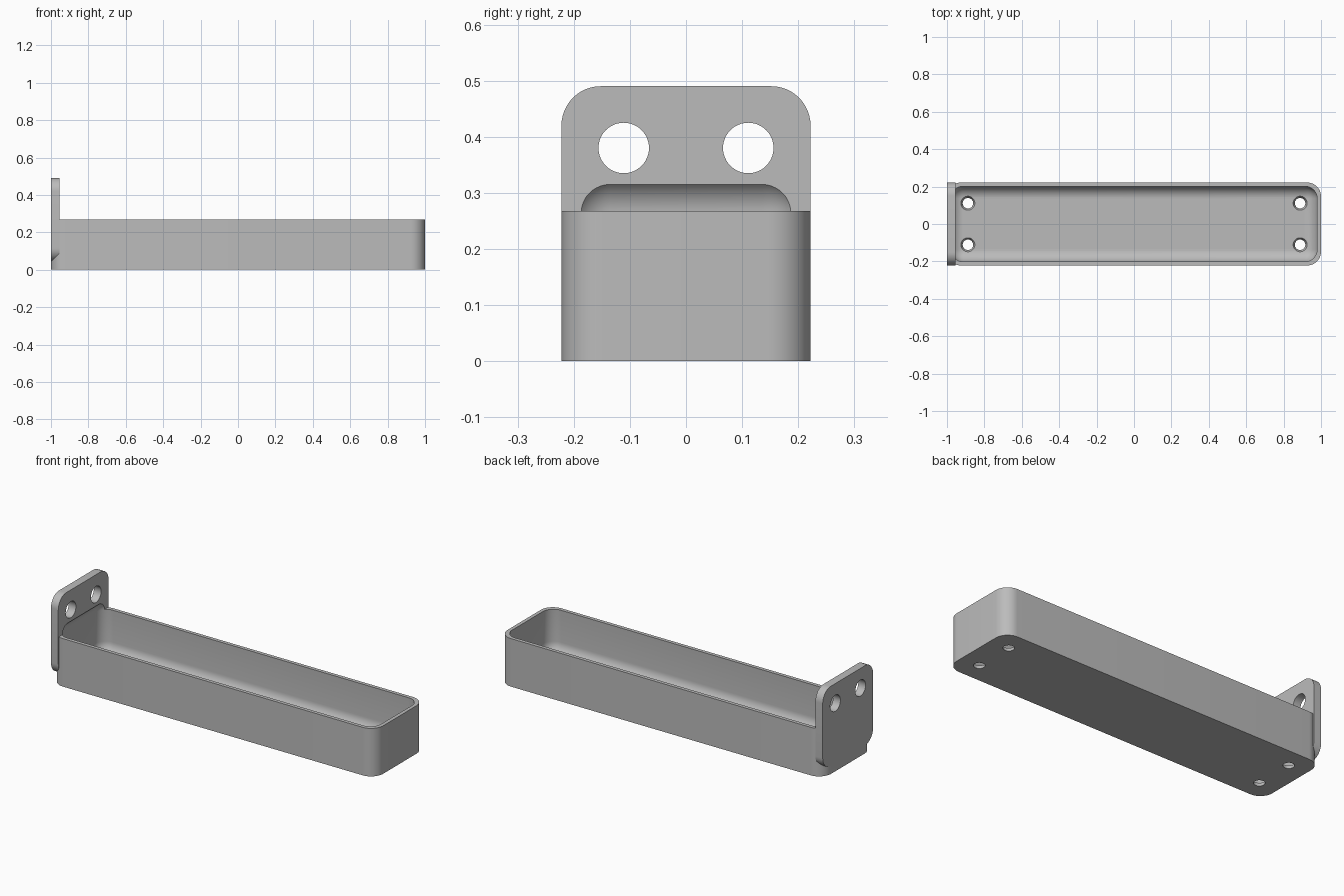
import bpy
import bmesh
from math import pi
from mathutils import Matrix, Vector

cube = bpy.data.objects.get("Cube")
if cube:
    bpy.data.objects.remove(cube, do_unlink=True)

grey = bpy.data.materials.new("plain grey")
grey.use_nodes = True
colour = (0.5, 0.5, 0.5, 1)
grey.diffuse_color = colour
grey.node_tree.nodes["Principled BSDF"].inputs["Base Color"].default_value = colour


def make_object(name, bm):
    mesh = bpy.data.meshes.new(name)
    bm.to_mesh(mesh)
    bm.free()
    mesh.materials.append(grey)
    obj = bpy.data.objects.new(name, mesh)
    bpy.context.collection.objects.link(obj)
    return obj


def rounded_box(name, low, high, radius, axis=None):
    """Box with the edges along one axis rounded, or all edges if no axis."""
    low, high = Vector(low), Vector(high)
    bm = bmesh.new()
    bmesh.ops.create_cube(bm, size=1)
    bmesh.ops.scale(bm, vec=high - low, verts=bm.verts)
    bmesh.ops.translate(bm, vec=(low + high) / 2, verts=bm.verts)
    edges = [e for e in bm.edges if axis is None
             or abs((e.verts[0].co - e.verts[1].co).normalized()[axis]) > 0.9]
    bmesh.ops.bevel(bm, geom=edges, offset=radius, segments=12,
                    profile=0.5, affect='EDGES')
    return make_object(name, bm)


def round_cutter(name, centre, r1, r2, depth, along_x=False):
    bm = bmesh.new()
    turn = Matrix.Rotation(pi / 2, 4, 'Y') if along_x else Matrix()
    bmesh.ops.create_cone(bm, cap_ends=True, segments=48, radius1=r1, radius2=r2,
                          depth=depth, matrix=Matrix.Translation(centre) @ turn)
    return make_object(name, bm)


def combine(target, other, operation):
    other.hide_render = True
    mod = target.modifiers.new(operation, 'BOOLEAN')
    mod.object = other
    mod.operation = operation
    mod.solver = 'EXACT'
    bpy.context.view_layer.objects.active = target
    bpy.ops.object.modifier_apply(modifier=mod.name)
    bpy.data.objects.remove(other, do_unlink=True)


# Tray body and the upright mounting plate on its end
tray = rounded_box("mounted_tray", (-1, -0.222, 0), (1, 0.222, 0.268), 0.075, axis=2)
plate = rounded_box("mounting_plate", (-1, -0.222, 0.045), (-0.955, 0.222, 0.49),
                    0.07, axis=0)
combine(tray, plate, 'UNION')

# Hollow, which also scoops slightly into the plate
hollow = rounded_box("hollow", (-0.98, -0.202, 0.022), (0.98, 0.202, 0.33), 0.067)
combine(tray, hollow, 'DIFFERENCE')

# Screw holes in the plate and countersunk holes in the floor
for side in (-1, 1):
    combine(tray, round_cutter("plate_hole", (-0.98, side * 0.111, 0.38),
                               0.045, 0.045, 0.2, along_x=True), 'DIFFERENCE')
    for end in (-1, 1):
        spot = (end * 0.888, side * 0.111)
        combine(tray, round_cutter("floor_hole", (*spot, 0),
                                   0.028, 0.028, 0.1), 'DIFFERENCE')
        combine(tray, round_cutter("countersink", (*spot, 0.02),
                                   0.028, 0.044, 0.03), 'DIFFERENCE')

# Smooth the fillets and keep the rims crisp
bpy.ops.object.select_all(action='DESELECT')
tray.select_set(True)
bpy.context.view_layer.objects.active = tray
bpy.ops.object.shade_smooth_by_angle(angle=pi / 6)
